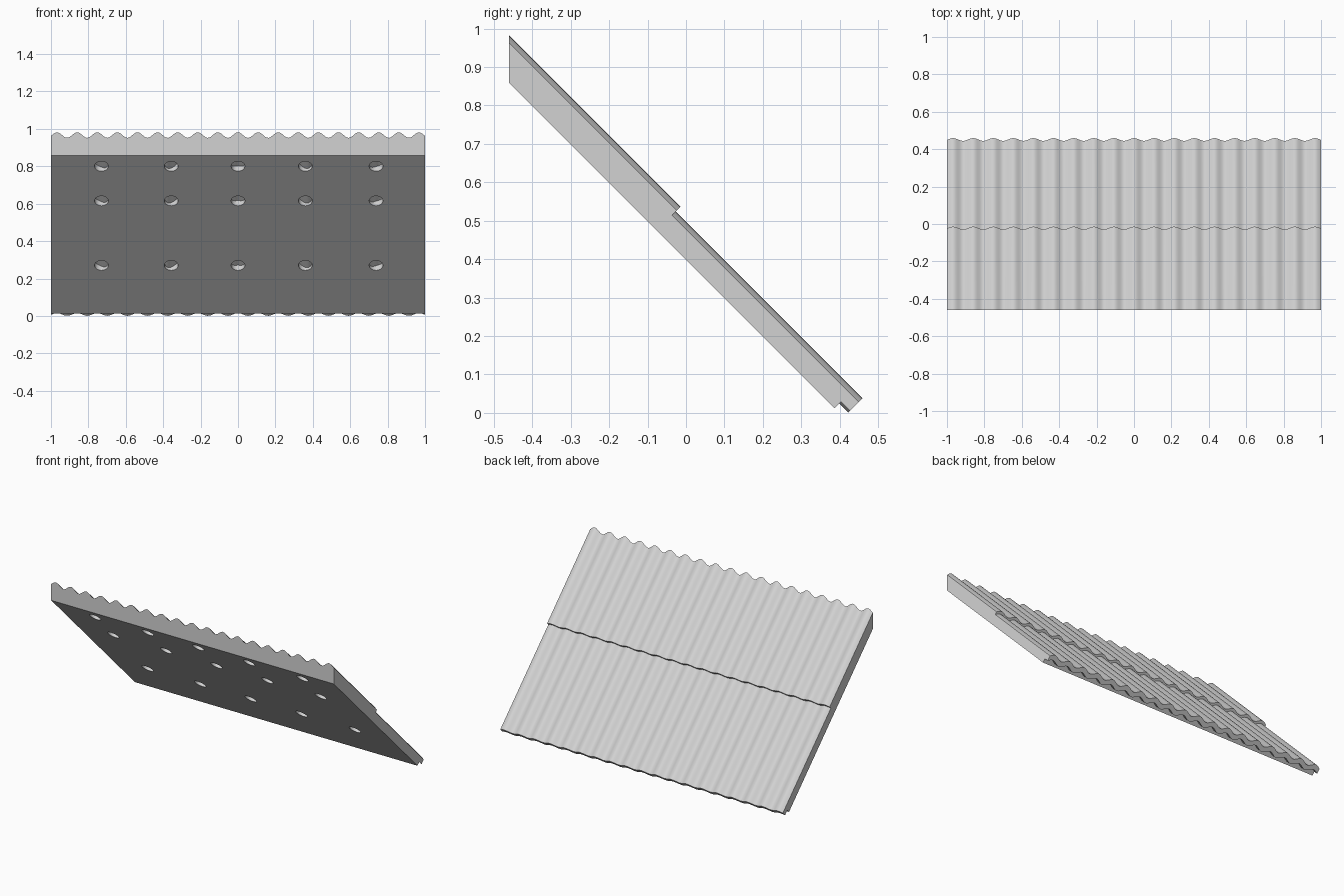
import bpy, bmesh, math
from mathutils import Matrix, Vector

if "Cube" in bpy.data.objects:
    bpy.data.objects.remove(bpy.data.objects["Cube"])

R = math.sqrt(0.5)
PERIOD, AMP = 0.1075, 0.0105      # corrugation
FRONT_Y = -0.46                   # vertical cut at the high edge
SEGS = 220

grey = bpy.data.materials.new("light grey")
grey.diffuse_color = (0.65, 0.65, 0.65, 1)
grey.use_nodes = True
grey.node_tree.nodes["Principled BSDF"].inputs["Base Color"].default_value = grey.diffuse_color


def slope(x, s, w):
    """s runs down the 45 degree roof, w is perpendicular to it."""
    return Vector((x, (s + w) * R, (w - s) * R))


def wave(mean):
    return lambda x: mean + AMP * math.cos(2 * math.pi * x / PERIOD)


def flat(w):
    return lambda x: w


def slab(name, low, high, s_end):
    """Solid between two surfaces, from the vertical front cut to s_end."""
    bm = bmesh.new()
    rings = []
    for i in range(SEGS + 1):
        x = -1 + 2 * i / SEGS
        a, b = low(x), high(x)
        ring = [(FRONT_Y / R - a, a), (s_end, a), (s_end, b), (FRONT_Y / R - b, b)]
        rings.append([bm.verts.new(slope(x, s, w)) for s, w in ring])
    for p, q in zip(rings, rings[1:]):
        for k in range(4):
            n = (k + 1) % 4
            bm.faces.new((p[k], p[n], q[n], q[k]))
    bm.faces.new(rings[0][::-1])
    bm.faces.new(rings[-1])
    bmesh.ops.recalc_face_normals(bm, faces=bm.faces)
    return to_object(name, bm)


def to_object(name, bm):
    me = bpy.data.meshes.new(name)
    bm.to_mesh(me)
    bm.free()
    me.materials.append(grey)
    ob = bpy.data.objects.new(name, me)
    bpy.context.collection.objects.link(ob)
    return ob


def activate(ob):
    bpy.ops.object.select_all(action='DESELECT')
    ob.select_set(True)
    bpy.context.view_layer.objects.active = ob


# Backing board and two stacked corrugated sheets
BASE = 0.2815
board = slab("backing_board", flat(BASE), wave(0.3095), 0.265)
lower = slab("lower_sheet", wave(0.3095), wave(0.341), 0.298)
upper = slab("upper_sheet", wave(0.341), wave(0.3585), -0.389)

# Round holes drilled into the underside of the board
bm = bmesh.new()
for z in (0.80, 0.615, 0.27):
    for x in (-0.73, -0.357, 0.0, 0.36, 0.738):
        s = (BASE / R - 2 * z) * R
        m = Matrix.Translation(slope(x, s, BASE)) @ Matrix.Rotation(-math.pi / 4, 4, 'X')
        bmesh.ops.create_cone(bm, cap_ends=True, segments=24, radius1=0.037,
                              radius2=0.037, depth=0.1, matrix=m)
cutter = to_object("hole_cutter", bm)
cutter.hide_render = True
mod = board.modifiers.new("holes", 'BOOLEAN')
mod.operation = 'DIFFERENCE'
mod.solver = 'EXACT'
mod.object = cutter
activate(board)
bpy.ops.object.modifier_apply(modifier=mod.name)
bpy.data.objects.remove(cutter)

for ob in (board, lower, upper):
    activate(ob)
    bpy.ops.object.shade_smooth_by_angle(angle=math.radians(35))
